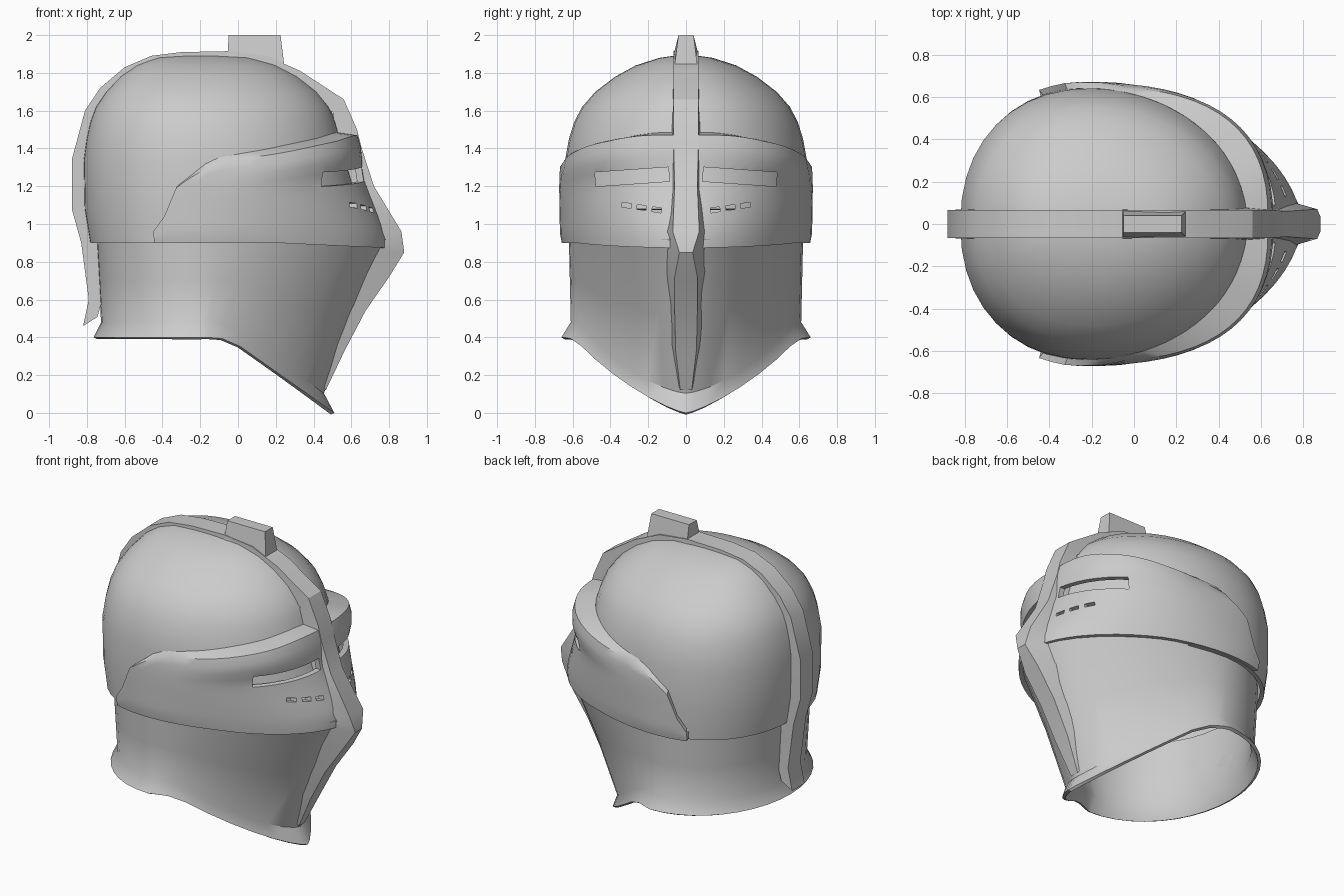
import bpy, bmesh, math
from mathutils import Vector, Matrix

if "Cube" in bpy.data.objects:
    bpy.data.objects.remove(bpy.data.objects["Cube"])

CX = -0.2  # station of greatest width


def lerp_table(table, k):
    """Linear lookup in rows of (key, values...)."""
    if k <= table[0][0]:
        return table[0][1:]
    for a, b in zip(table, table[1:]):
        if k <= b[0]:
            t = (k - a[0]) / (b[0] - a[0])
            return tuple(p + (q - p) * t for p, q in zip(a[1:], b[1:]))
    return table[-1][1:]


def outline(th, xb, xf, w, n=1.9, nb=2.3):
    """Helmet plan: full round back (nb), front (+x) from pointed to blunt (n)."""
    c, s = math.cos(th), math.sin(th)
    e = 2 / (nb if c < 0 else n)
    a = CX - xb if c < 0 else xf - CX
    return CX + math.copysign(a * abs(c) ** e, c), math.copysign(w * abs(s) ** e, s)


def make(name, verts, faces):
    me = bpy.data.meshes.new(name)
    me.from_pydata(verts, [], faces)
    me.update()
    ob = bpy.data.objects.new(name, me)
    bpy.context.collection.objects.link(ob)
    return ob


def loft(name, rows, closed=True, apex=None):
    n = len(rows[0])
    verts = [v for r in rows for v in r]
    faces = []
    for j in range(len(rows) - 1):
        for i in range(n if closed else n - 1):
            k = (i + 1) % n
            faces.append((j * n + i, j * n + k, (j + 1) * n + k, (j + 1) * n + i))
    if apex:
        verts.append(apex)
        b = (len(rows) - 1) * n
        faces += [(b + i, b + (i + 1) % n, len(verts) - 1) for i in range(n)]
    return make(name, verts, faces)


def finish(ob, thick=0, cutter=None, angle=35):
    bpy.context.view_layer.objects.active = ob
    if thick:
        m = ob.modifiers.new("thickness", 'SOLIDIFY')
        m.thickness, m.offset = thick, -1
        bpy.ops.object.modifier_apply(modifier=m.name)
    if cutter:
        m = ob.modifiers.new("slits", 'BOOLEAN')
        m.operation, m.solver, m.object = 'DIFFERENCE', 'EXACT', cutter
        bpy.ops.object.modifier_apply(modifier=m.name)
    for p in ob.data.polygons:
        p.use_smooth = True
    ob.data.set_sharp_from_angle(angle=math.radians(angle))


N = 40
ANG = [2 * math.pi * i / N for i in range(N)]

# Skull dome: z, back x, front x, half width
SKULL = [(0.90, -.785, .68, .635), (1.08, -.815, .65, .645), (1.34, -.82, .575, .64),
         (1.45, -.805, .545, .62), (1.54, -.785, .52, .592), (1.62, -.755, .485, .55),
         (1.70, -.70, .42, .48), (1.78, -.625, .32, .375), (1.84, -.54, .21, .265),
         (1.88, -.44, .08, .14)]
rows = [[(*outline(t, b, f, w, 2, 2.2), z) for t in ANG] for z, b, f, w in SKULL]
skull = loft("skull_dome", rows, apex=(CX, 0, 1.9))
bm = bmesh.new()
bm.from_mesh(skull.data)
hidden = [f for f in bm.faces if f.calc_center_median().z < 1.08 and f.calc_center_median().x > 0.12]
bmesh.ops.delete(bm, geom=hidden, context='FACES')  # opening behind the lower visor
bm.to_mesh(skull.data)
bm.free()
finish(skull, 0.025)

# Jaw and neck plate with flared rim along a sloping lower edge
RIM_TOP = [(-.1, .48), (0, .43), (.46, .10)]
RIM_LOW = [(-.1, .40), (0, .36), (.51, .0)]
flare, lower, mid, upper = [], [], [], []
for t in ANG:
    x, y = outline(t, -.765, .51, .66, 1.3, 2)
    flare.append((x, y, lerp_table(RIM_LOW, x)[0]))
    x0, y0 = outline(t, -.725, .455, .61, 1.45, 2.05)
    z0 = lerp_table(RIM_TOP, x0)[0]
    lower.append((x0, y0, z0))
    x1, y1 = outline(t, -.75, .80, .62, 1.75, 2.1)
    upper.append((x1, y1, .92))
    sag = .02 * max(0, math.cos(t))
    mid.append(((x0 + x1) / 2 - sag, (y0 + y1) / 2, (z0 + .92) / 2))
finish(loft("jaw_plate", [flare, lower, mid, upper]), 0.02)

# Visor cutters: eye slits and breathing slots
bm = bmesh.new()


def slot(y0, y1, z, h, roll):
    m = (Matrix.Translation((.68, (y0 + y1) / 2, z)) @ Matrix.Rotation(roll, 4, 'X')
         @ Matrix.Diagonal((.7, abs(y1 - y0), h, 1)))
    bmesh.ops.create_cube(bm, size=1, matrix=m)


for s in (1, -1):
    slot(s * .09, s * .48, 1.25, .075, -s * .07)
    for k in range(3):
        slot(s * (.13 + .08 * k), s * (.18 + .08 * k), 1.075 + .012 * k, .025, s * .15)
cut_me = bpy.data.meshes.new("slit_cutter")
bm.to_mesh(cut_me)
bm.free()
cutter = bpy.data.objects.new("slit_cutter", cut_me)
bpy.context.collection.objects.link(cutter)
cutter.hide_render = True

# Visor band wrapping the face: z, back x, front x, half width, bluntness
VISOR = [(.86, -.81, .79, .65, 1.8), (.95, -.83, .79, .668, 1.8), (1.2, -.84, .68, .672, 2.1),
         (1.26, -.84, .66, .67, 2.2), (1.33, -.84, .66, .665, 2.45), (1.41, -.83, .65, .655, 2.6),
         (1.47, -.82, .63, .645, 2.6)]
VTOP = [(-.42, .96), (-.32, 1.2), (-.12, 1.33), (.2, 1.38), (.5, 1.44), (.6, 1.47)]
VBOT = [(.2, .90), (.75, .865)]
M, R = 40, 10
grid = [[] for _ in range(R + 2)]
for i in range(M + 1):
    t = math.radians(-110 + 220 * i / M)
    xr, _ = outline(t, -.82, .62, .65, 2.2)
    zt, zb = lerp_table(VTOP, xr)[0], lerp_table(VBOT, xr)[0]
    for j in range(R + 1):
        z = zb + (zt - zb) * j / R
        # brow profile follows the sloping top edge
        key = z + (1.46 - zt) * (j / R) ** 2 if xr > -.1 else z
        x, y = outline(t, *lerp_table(VISOR, key))
        grid[j].append((x, y, z))
    x, y = outline(t, *lerp_table(SKULL, zt + .015), 2, 2.2)
    grid[R + 1].append((x, y, zt + .015))
finish(loft("visor", grid, closed=False), 0.035, cutter)
bpy.data.objects.remove(cutter)

# Raised strip running over the skull, down the nose and chin: x, z, outer and inner half width
STRIP = [(-.82, .46, .065, .07), (-.79, .6, .065, .07), (-.83, .9, .065, .07), (-.88, 1.08, .065, .07),
         (-.88, 1.34, .065, .07), (-.81, 1.6, .065, .07), (-.73, 1.72, .065, .07), (-.6, 1.83, .065, .07),
         (-.46, 1.89, .065, .07), (-.3, 1.91, .065, .07), (-.05, 1.915, .065, .07), (.15, 1.89, .065, .07),
         (.33, 1.81, .065, .07), (.56, 1.66, .065, .07), (.63, 1.5, .065, .08), (.655, 1.4, .065, .09),
         (.72, 1.2, .06, .09), (.865, .96, .07, .11), (.88, .85, .035, .10), (.80, .72, .06, .11),
         (.675, .54, .06, .10), (.565, .33, .055, .09), (.465, .12, .03, .06)]
verts, faces = [], []
for x, z, wo, wi in STRIP:
    depth = .14 if x > .6 else .09
    d = (Vector((-.05, .95)) - Vector((x, z))).normalized() * depth
    verts += [(x, -wo, z), (x, wo, z), (x + d.x, wi, z + d.y), (x + d.x, -wi, z + d.y)]
for k in range(len(STRIP) - 1):
    for i in range(4):
        j = (i + 1) % 4
        faces.append((4 * k + i, 4 * k + j, 4 * k + 4 + j, 4 * k + 4 + i))
e = len(verts) - 4
faces += [(3, 2, 1, 0), (e, e + 1, e + 2, e + 3)]
strip = make("centre_strip", verts, faces)

# Crest block on the crown
sect = [(-.055, -.07, 1.88), (.245, -.06, 1.84), (.245, .06, 1.84), (-.055, .07, 1.88),
        (-.05, -.04, 2.0), (.225, -.04, 2.0), (.225, .04, 2.0), (-.05, .04, 2.0)]
crest = make("crest_block", sect,
             [(3, 2, 1, 0), (4, 5, 6, 7)] + [(i, (i + 1) % 4, (i + 1) % 4 + 4, i + 4) for i in range(4)])

for ob in (strip, crest):
    bm = bmesh.new()
    bm.from_mesh(ob.data)
    bmesh.ops.recalc_face_normals(bm, faces=bm.faces)
    bm.to_mesh(ob.data)
    bm.free()
    finish(ob, angle=30)
